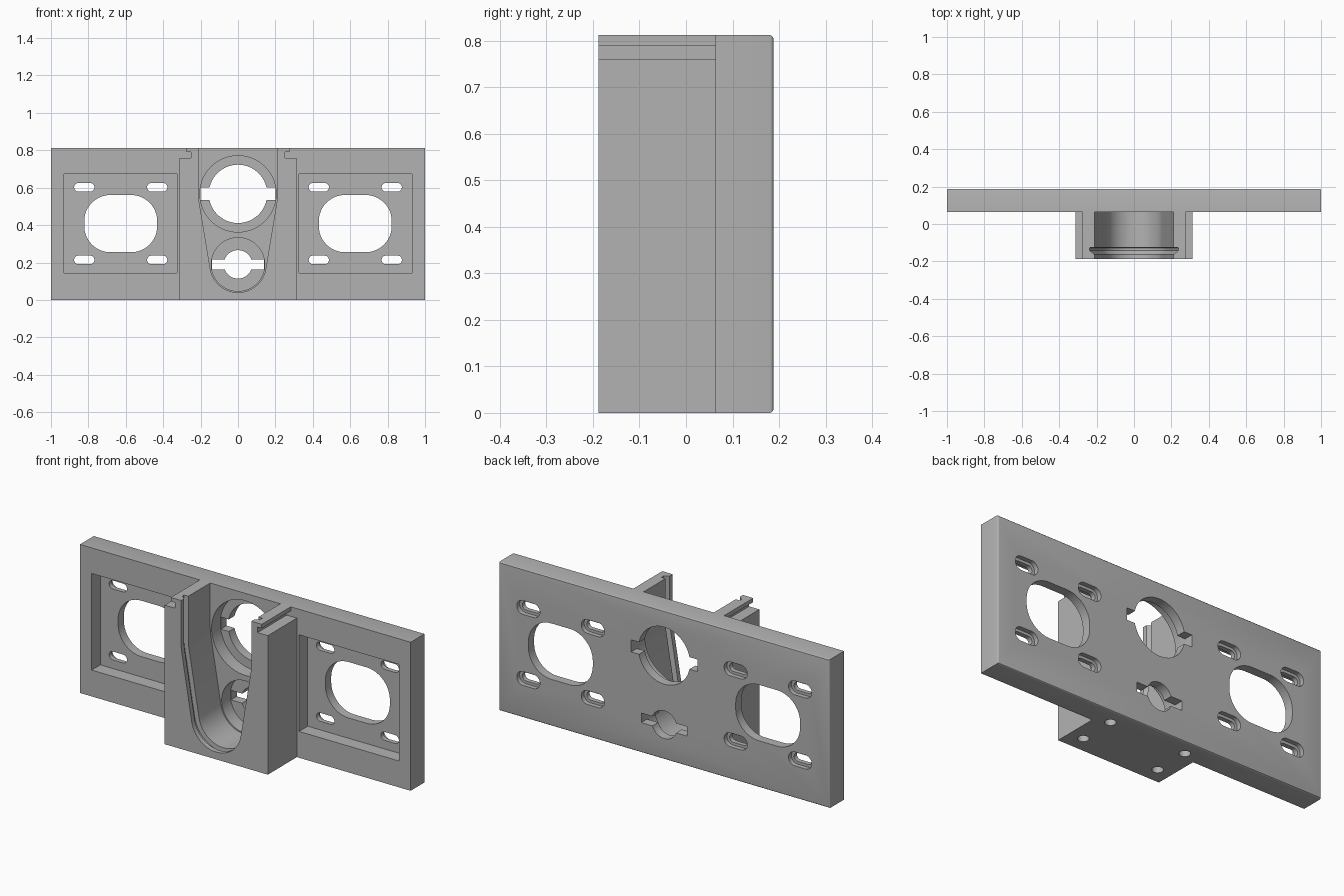
import bpy, bmesh
from math import sin, cos, pi, asin

if "Cube" in bpy.data.objects:
    bpy.data.objects.remove(bpy.data.objects["Cube"])

BACK, FACE, FRONT, TOP = 0.188, 0.063, -0.188, 0.812
FLOOR = 0.138                       # floor of the recesses in the plate

grey = bpy.data.materials.new("plain grey")
grey.use_nodes = True
grey.diffuse_color = (0.45, 0.45, 0.45, 1)
grey.node_tree.nodes["Principled BSDF"].inputs["Base Color"].default_value = (0.45, 0.45, 0.45, 1)


def loft(name, rings):
    """Solid from a stack of rings with equal point counts."""
    bm = bmesh.new()
    loops = [[bm.verts.new(p) for p in ring] for ring in rings]
    for a, b in zip(loops, loops[1:]):
        for i in range(len(a)):
            j = (i + 1) % len(a)
            bm.faces.new((a[i], a[j], b[j], b[i]))
    bm.faces.new(loops[0])
    bm.faces.new(loops[-1])
    bmesh.ops.recalc_face_normals(bm, faces=bm.faces)
    mesh = bpy.data.meshes.new(name)
    bm.to_mesh(mesh)
    bm.free()
    mesh.materials.append(grey)
    obj = bpy.data.objects.new(name, mesh)
    bpy.context.collection.objects.link(obj)
    return obj


def arc(cx, cz, r, a0, a1, n):
    return [(cx + r * cos(a0 + (a1 - a0) * i / n), cz + r * sin(a0 + (a1 - a0) * i / n))
            for i in range(n + 1)]


def rounded(cx, cz, w, h, r, n=12):
    """Rounded rectangle of half sizes w and h."""
    pts = []
    for k, (sx, sz) in enumerate([(1, 1), (-1, 1), (-1, -1), (1, -1)]):
        pts += arc(cx + sx * (w - r), cz + sz * (h - r), r, k * pi / 2, (k + 1) * pi / 2, n)
    return pts


def rect(cx, cz, w, h):
    return [(cx - w, cz - h), (cx + w, cz - h), (cx + w, cz + h), (cx - w, cz + h)]


def circle(cx, cz, r, n=64):
    return arc(cx, cz, r, 0, 2 * pi, n)[:-1]


cutters = []


def cut(name, pts, y0, y1):
    cutters.append(loft(name, [[(x, y, z) for x, z in pts] for y in (y0, y1)]))


# Body: T-shaped plan raised to full height, back rim softened
half = [(0.312, FRONT), (0.312, FACE), (1, FACE), (1, BACK)]
plan = half + [(-x, y) for x, y in reversed(half)]
body = loft("mounting_bracket", [[(x, y, z) for x, y in plan] for z in (0, TOP)])
bm = bmesh.new()
bm.from_mesh(body.data)
rim = [e for e in bm.edges if all(v.co.y > BACK - 0.001 for v in e.verts)]
bmesh.ops.bevel(bm, geom=rim, offset=0.008, segments=3, profile=0.5, affect="EDGES")
bm.to_mesh(body.data)
bm.free()

# Side windows: recess, oval opening and four countersunk slots each
for s in (-1, 1):
    cx, cz = s * 0.627, 0.408
    cut("recess_cutter", rect(cx, cz, 0.302, 0.264), 0, FLOOR)
    cut("oval_cutter", rounded(cx, cz, 0.195, 0.153, 0.14), 0, 0.3)
    for dx in (-0.195, 0.195):
        for dz in (-0.194, 0.194):
            cut("slot_cutter", rounded(cx + dx, cz + dz, 0.054, 0.023, 0.0229), 0, 0.3)
            cut("slot_rim_cutter", rounded(cx + dx, cz + dz, 0.07, 0.038, 0.0379), 0.163, 0.3)

# Tapered channel through the block, open at the top, with a groove near the front
LOW, HIGH, R_LOW, R_HIGH = 0.19, 0.567, 0.15, 0.212


def channel(grow):
    r, R = R_LOW + grow, R_HIGH + grow
    a = asin((R - r) / (HIGH - LOW))
    right = arc(0, LOW, r, -pi / 2, -a, 16) + arc(0, HIGH, R, -a, 0, 4) + [(R, 1)]
    return right + [(-x, z) for x, z in reversed(right[1:])]


steps = [(-0.3, 0), (FACE, 0)]
groove = [(-0.162, 0), (-0.142, 0.025), (-0.127, 0.025), (-0.126, 0)]
for name, rows in (("channel_cutter", steps), ("groove_cutter", groove)):
    cutters.append(loft(name, [[(x, y, z) for x, z in channel(g)] for y, g in rows]))

# Two stepped round holes with side keyways
for cz, outer, inner, key_w, key_h in ((HIGH, 0.204, 0.156, 0.2, 0.033),
                                       (LOW, 0.143, 0.076, 0.139, 0.026)):
    cut("counterbore_cutter", circle(0, cz, outer), 0, FLOOR)
    cut("bore_cutter", circle(0, cz, inner), 0, 0.3)
    cut("keyway_cutter", rect(0, cz, key_w, key_h), 0.1, 0.3)

# Hooked rails along the top of both arms
for s in (-1, 1):
    hook = [(0.25, 0.76), (0.4, 0.76), (0.4, 0.9), (0.275, 0.9), (0.275, 0.79), (0.25, 0.79)]
    cut("rail_cutter", [(s * x, z) for x, z in hook], -0.3, FACE)

# Screw holes in the underside
for x in (-0.23, 0.23):
    for y in (-0.1, 0.1):
        cutters.append(loft("screw_hole_cutter",
                            [[(px, py, z) for px, py in circle(x, y, 0.028, 24)]
                             for z in (-0.1, 0.12)]))

# Apply all cuts, then drop the helpers
for c in cutters:
    c.hide_render = True
    mod = body.modifiers.new(c.name, "BOOLEAN")
    mod.operation, mod.solver, mod.object = "DIFFERENCE", "EXACT", c
bpy.context.view_layer.update()
graph = bpy.context.evaluated_depsgraph_get()
final = bpy.data.meshes.new_from_object(body.evaluated_get(graph))
body.modifiers.clear()
body.data = final
for c in cutters:
    bpy.data.objects.remove(c)

bpy.ops.object.select_all(action="DESELECT")
body.select_set(True)
bpy.context.view_layer.objects.active = body
bpy.ops.object.shade_smooth_by_angle(angle=pi / 6)
